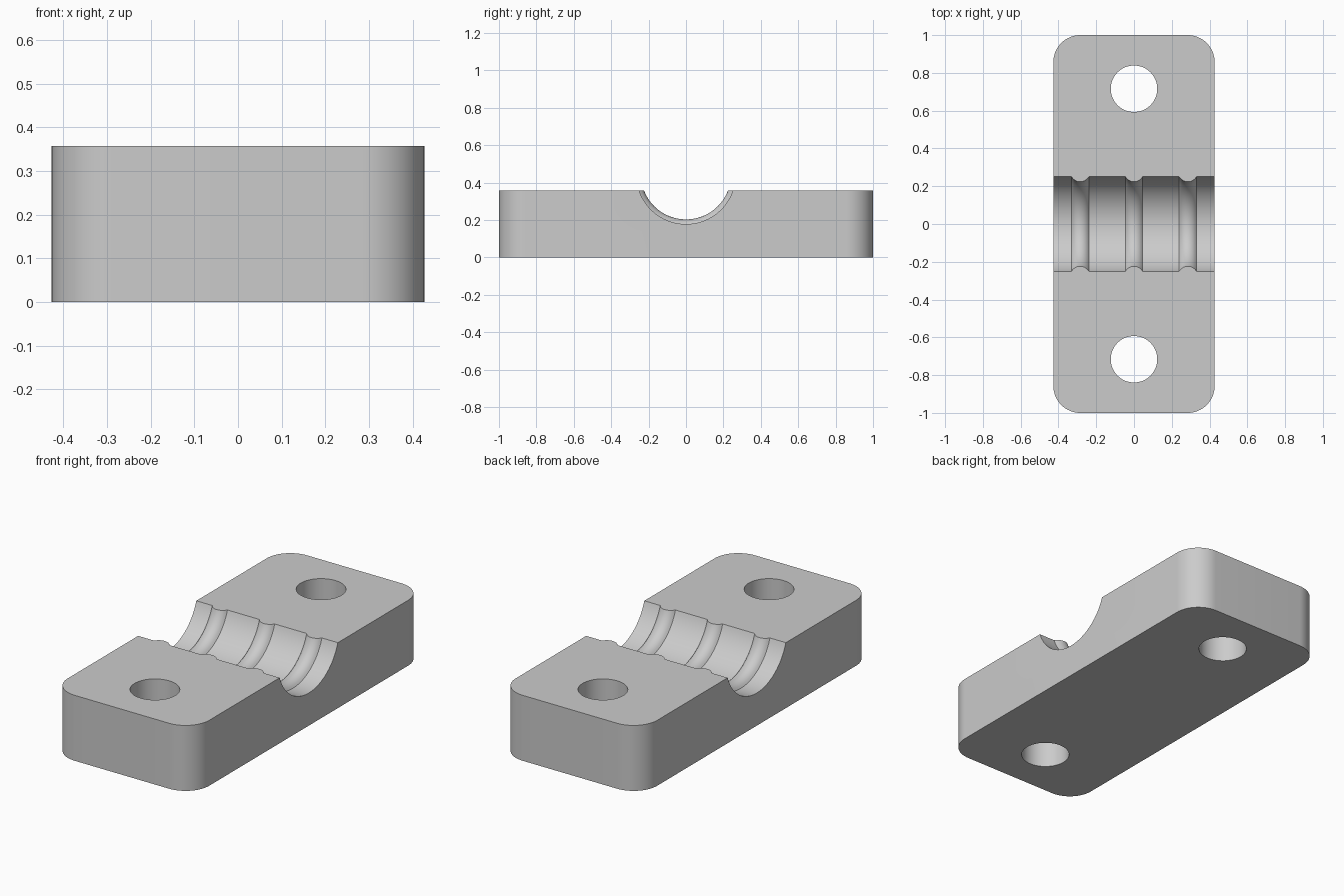
import bpy
import bmesh
import math
from mathutils import Matrix, Vector

if "Cube" in bpy.data.objects:
    bpy.data.objects.remove(bpy.data.objects["Cube"])

HALF_X, HALF_Y, HEIGHT = 0.427, 1.0, 0.357
CORNER = 0.143
HOLE_Y, HOLE_R = 0.716, 0.123
BORE_R, BORE_Z = 0.265, 0.443
RIB_X, RIB_HALF, RIB_RISE = 0.285, 0.046, 0.025

grey = bpy.data.materials.new("plain grey")
grey.use_nodes = True
colour = (0.6, 0.6, 0.6, 1)
grey.diffuse_color = colour
grey.node_tree.nodes["Principled BSDF"].inputs["Base Color"].default_value = colour


def make_object(name, bm):
    bmesh.ops.recalc_face_normals(bm, faces=bm.faces)
    mesh = bpy.data.meshes.new(name)
    bm.to_mesh(mesh)
    bm.free()
    mesh.materials.append(grey)
    obj = bpy.data.objects.new(name, mesh)
    bpy.context.collection.objects.link(obj)
    return obj


# Block with rounded vertical corners
bm = bmesh.new()
bmesh.ops.create_cube(bm, size=1, matrix=Matrix.Translation((0, 0, HEIGHT / 2))
                      @ Matrix.Diagonal((2 * HALF_X, 2 * HALF_Y, HEIGHT, 1)))
uprights = [e for e in bm.edges if abs(e.verts[0].co.z - e.verts[1].co.z) > 0.1]
bmesh.ops.bevel(bm, geom=uprights, offset=CORNER, segments=16, profile=0.5,
                affect='EDGES')
block = make_object("clamp_block", bm)

# Bolt hole cutters
cutters = []
for side, label in ((-1, "front"), (1, "back")):
    bm = bmesh.new()
    bmesh.ops.create_cone(bm, cap_ends=True, segments=64, radius1=HOLE_R,
                          radius2=HOLE_R, depth=1,
                          matrix=Matrix.Translation((0, side * HOLE_Y, HEIGHT / 2)))
    cutters.append(make_object(label + "_hole_cutter", bm))

# Ribbed bore cutter: a straight cylinder profile with three arc-shaped grooves
profile = [(-0.6, 0), (-0.6, BORE_R)]
arc_r = (RIB_HALF ** 2 + RIB_RISE ** 2) / (2 * RIB_RISE)
for centre in (-RIB_X, 0, RIB_X):
    for i in range(13):
        dx = RIB_HALF * (i / 6 - 1)
        rise = math.sqrt(arc_r ** 2 - dx ** 2) - arc_r + RIB_RISE
        profile.append((centre + dx, BORE_R - rise))
profile += [(0.6, BORE_R), (0.6, 0)]

bm = bmesh.new()
verts = [bm.verts.new((x, 0, BORE_Z + r)) for x, r in profile]
edges = [bm.edges.new(pair) for pair in zip(verts, verts[1:])]
bmesh.ops.spin(bm, geom=verts + edges, cent=Vector((0, 0, BORE_Z)), axis=(1, 0, 0),
               angle=math.tau, steps=96)
bmesh.ops.remove_doubles(bm, verts=bm.verts, dist=0.00005)
cutters.append(make_object("ribbed_bore_cutter", bm))

# Cut the block, then discard the cutters
for cutter in cutters:
    cutter.hide_render = True
    mod = block.modifiers.new(cutter.name, 'BOOLEAN')
    mod.operation = 'DIFFERENCE'
    mod.solver = 'EXACT'
    mod.object = cutter

bpy.ops.object.select_all(action='DESELECT')
block.select_set(True)
bpy.context.view_layer.objects.active = block
for mod in list(block.modifiers):
    bpy.ops.object.modifier_apply(modifier=mod.name)
for cutter in cutters:
    bpy.data.objects.remove(cutter)

bpy.ops.object.shade_smooth_by_angle(angle=math.radians(25))
